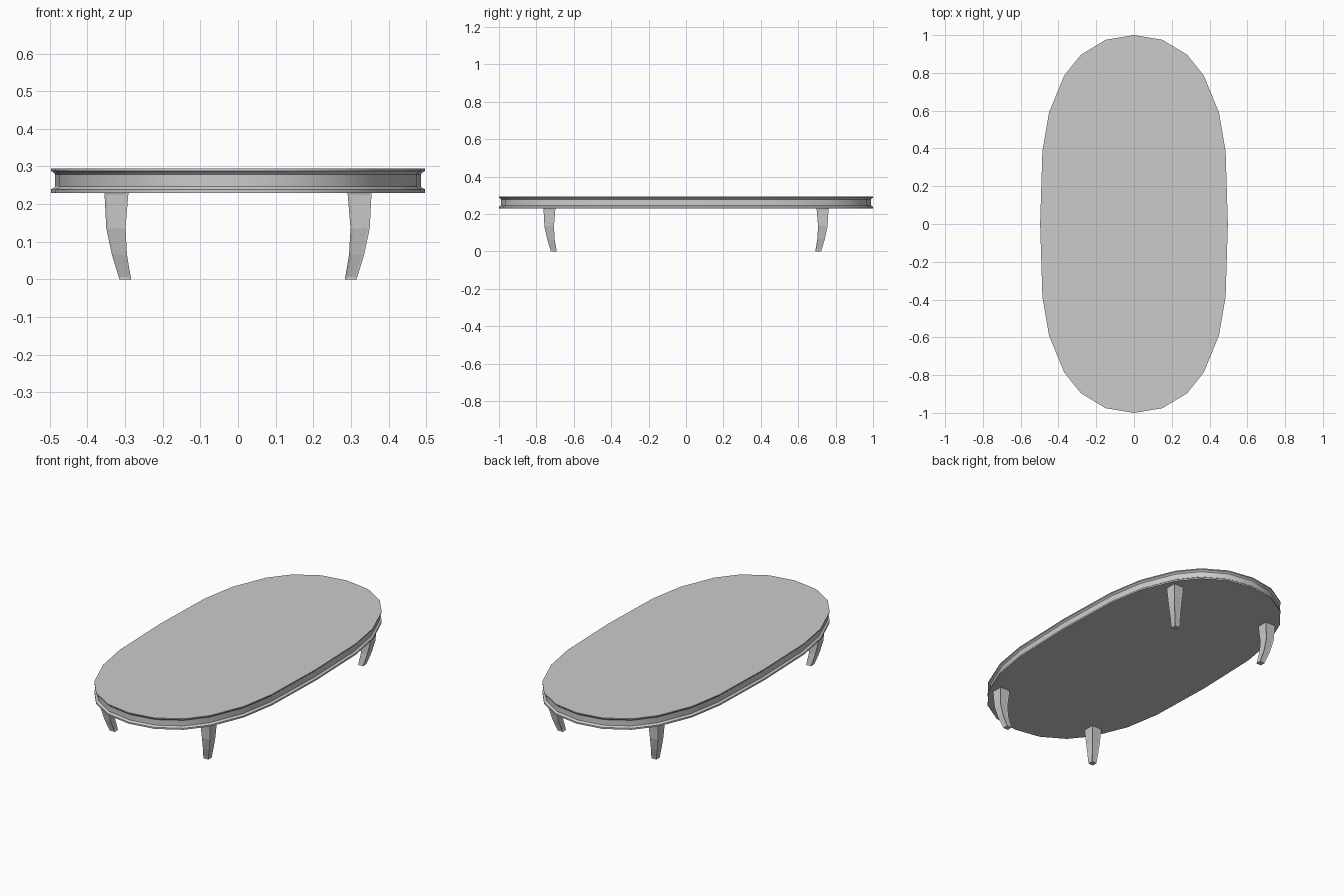
import bpy, bmesh
from mathutils import Vector

if "Cube" in bpy.data.objects:
    bpy.data.objects.remove(bpy.data.objects["Cube"])


def finish(bm, name):
    bmesh.ops.recalc_face_normals(bm, faces=bm.faces)
    me = bpy.data.meshes.new(name)
    bm.to_mesh(me)
    bm.free()
    ob = bpy.data.objects.new(name, me)
    bpy.context.collection.objects.link(ob)
    return ob


def loft(bm, rings):
    """Bridge closed rings of points and cap both ends; return sides by segment index."""
    rows = [[bm.verts.new(p) for p in r] for r in rings]
    n = len(rows[0])
    sides = [[bm.faces.new((a[i], a[(i + 1) % n], b[(i + 1) % n], b[i]))
              for a, b in zip(rows, rows[1:])] for i in range(n)]
    bm.faces.new(rows[0])
    bm.faces.new(rows[-1])
    return sides


# Table top: 24-sided oval with a grooved edge
quarter = [(0, 1), (0.15, 0.975), (0.28, 0.897), (0.37, 0.785),
           (0.45, 0.59), (0.485, 0.385), (0.497, 0)]
half = quarter + [(x, -y) for x, y in quarter[-2::-1]]
outline = half + [(-x, y) for x, y in half[-2:0:-1]]
edge = [(0.230, 0), (0.239, 0), (0.243, 0.008), (0.247, 0.011),
        (0.279, 0.011), (0.283, 0.008), (0.288, 0), (0.294, 0)]
bm = bmesh.new()
loft(bm, [[(x * (1 - d / 0.497), y * (1 - d), z) for x, y in outline] for z, d in edge])
top = finish(bm, "table_top")
bpy.context.view_layer.objects.active = top
top.select_set(True)
bpy.ops.object.shade_smooth_by_angle(angle=0.5)
top.select_set(False)

# Legs: tapered, curving diagonally inward, with a shallow panel on each side
# each station: height, outer x, inner x
stations = [(0.231, 0.355, 0.291), (0.135, 0.350, 0.299),
            (0.065, 0.335, 0.295), (0.0, 0.315, 0.284)]


def leg(name, sx, sy):
    bm = bmesh.new()
    dy = 0.407
    rings = [[(sx * a, sy * (b + dy), z) for a, b in ((o, o), (i, o), (i, i), (o, i))]
             for z, o, i in stations]
    sides = loft(bm, rings)
    bmesh.ops.recalc_face_normals(bm, faces=bm.faces)
    for faces in sides:
        bmesh.ops.inset_region(bm, faces=faces, thickness=0.006, depth=-0.002,
                               use_even_offset=True)
    return finish(bm, name)


for sx, side in ((-1, "left"), (1, "right")):
    for sy, end in ((-1, "front"), (1, "back")):
        leg(f"{end}_{side}_leg", sx, sy)
